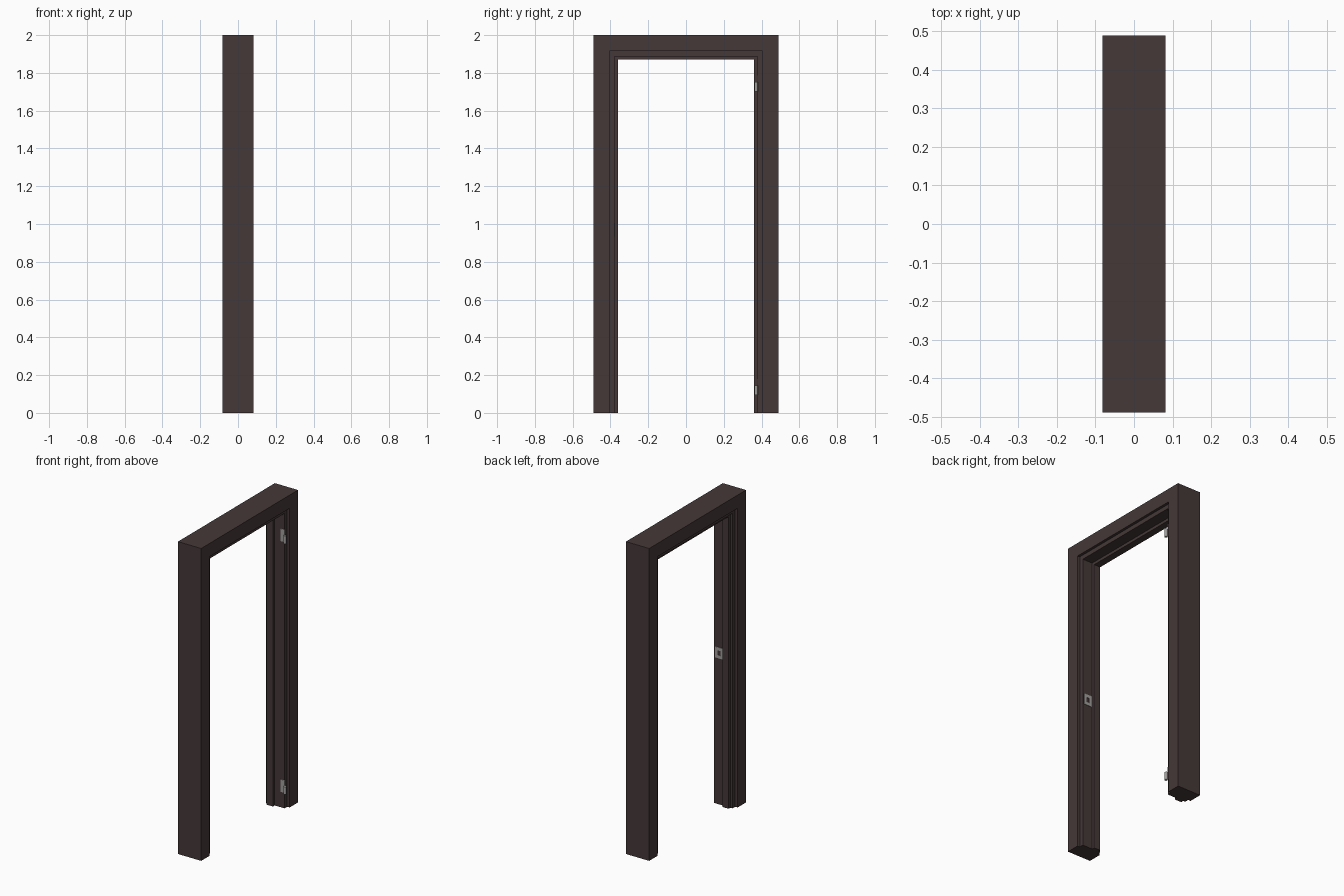
import bpy, bmesh, math

if "Cube" in bpy.data.objects:
    bpy.data.objects.remove(bpy.data.objects["Cube"])


def material(name, rgb):
    m = bpy.data.materials.new(name)
    m.diffuse_color = (*rgb, 1)
    m.use_nodes = True
    m.node_tree.nodes["Principled BSDF"].inputs["Base Color"].default_value = m.diffuse_color
    return m


wood = material("dark_brown_wood", (0.060, 0.040, 0.040))
metal = material("grey_metal", (0.36, 0.35, 0.34))


def finish(name, bm, mat):
    bmesh.ops.recalc_face_normals(bm, faces=bm.faces[:])
    mesh = bpy.data.meshes.new(name)
    bm.to_mesh(mesh)
    bm.free()
    mesh.materials.append(mat)
    ob = bpy.data.objects.new(name, mesh)
    bpy.context.collection.objects.link(ob)
    return ob


def add_box(bm, x, y, z):
    vs = bmesh.ops.create_cube(bm, size=1)["verts"]
    for v in vs:
        for i, (a, b) in enumerate((x, y, z)):
            v.co[i] = a if v.co[i] < 0 else b


# Door frame: stepped profile (x, inset from the outer edge) swept around the opening
W, H = 0.49, 2.0
profile = [(-.082, 0), (.082, 0), (.082, .085), (.065, .085), (.065, .112),
           (-.005, .112), (-.005, .13), (-.05, .13), (-.05, .112),
           (-.065, .112), (-.065, .085), (-.082, .085)]
bm = bmesh.new()
rings = [[bm.verts.new((x, side * (W - d), (H - d) if top else 0)) for x, d in profile]
         for side, top in ((-1, 0), (-1, 1), (1, 1), (1, 0))]
for a, b in zip(rings, rings[1:]):
    for i in range(len(profile)):
        j = (i + 1) % len(profile)
        bm.faces.new((a[i], a[j], b[j], b[i]))
bm.faces.new(rings[0])
bm.faces.new(rings[-1])
finish("door_frame", bm, wood)

# Strike plate: square ring of four bars on the lock-side jamb
bm = bmesh.new()
y = (-.379, -.3755)
add_box(bm, (.0, .056), y, (.935, .955))
add_box(bm, (.0, .056), y, (.985, 1.005))
add_box(bm, (.0, .018), y, (.955, .985))
add_box(bm, (.040, .056), y, (.955, .985))
finish("strike_plate", bm, metal)

# Hinges: flat leaf on the jamb with a lower knuckle at its outer edge
for label, z in (("upper", 1.70), ("lower", .095)):
    bm = bmesh.new()
    add_box(bm, (.038, .066), (.3755, .379), (z + .005, z + .085))
    finish(label + "_hinge_leaf", bm, metal)
    bpy.ops.mesh.primitive_cylinder_add(vertices=16, radius=.009, depth=.05,
                                        location=(.072, .371, z + .026))
    k = bpy.context.object
    k.name = label + "_hinge_knuckle"
    k.data.materials.append(metal)
    bpy.ops.object.shade_smooth_by_angle(angle=math.radians(40))
